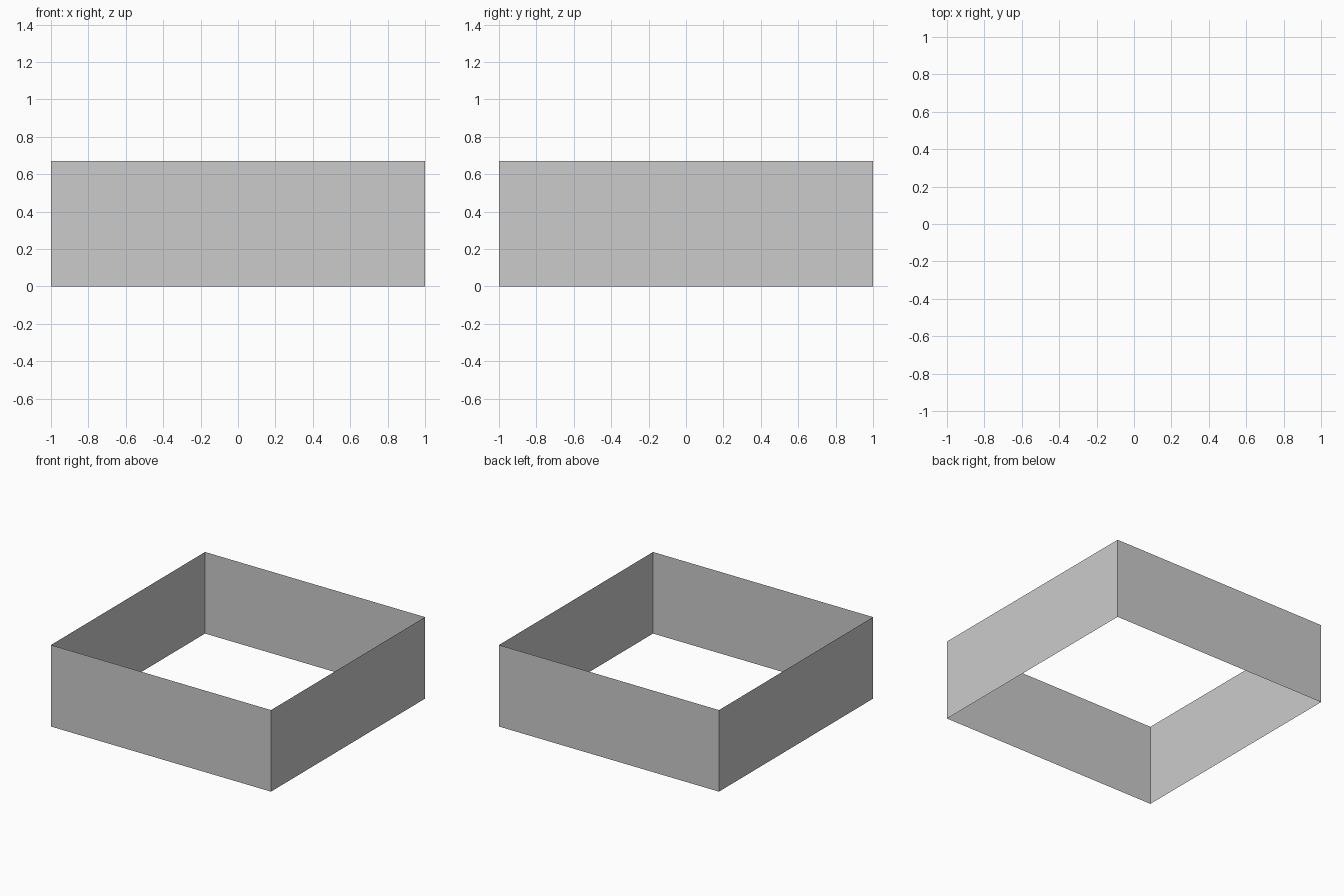
import bpy
from math import pi, cos, sin
from mathutils import Matrix

if "Cube" in bpy.data.objects:
    bpy.data.objects.remove(bpy.data.objects["Cube"])

HEIGHT = 0.67


def sheet(name, width, z0, z1, offset, along, angle):
    """Upright single-sided sheet facing outward along the given angle."""
    h = width / 2
    verts = [(offset, along - h, z0), (offset, along + h, z0),
             (offset, along + h, z1), (offset, along - h, z1)]
    mesh = bpy.data.meshes.new(name)
    mesh.from_pydata(verts, [], [(0, 1, 2, 3)])
    mesh.transform(Matrix.Rotation(angle, 4, 'Z'))
    obj = bpy.data.objects.new(name, mesh)
    bpy.context.collection.objects.link(obj)
    return obj


# Four thin perimeter walls, open at top and bottom
for i, side in enumerate(("right", "back", "left", "front")):
    sheet(side + "_wall", 2.0, 0, HEIGHT, 1.0, 0, i * pi / 2)

# Three panels on the inner face of the right wall
for i in range(3):
    panel = sheet(f"inner_panel_{i + 1}", 0.40, 0.04, 0.545, 0.997, 0.49 - 0.56 * i, 0)
    panel.data.flip_normals()
